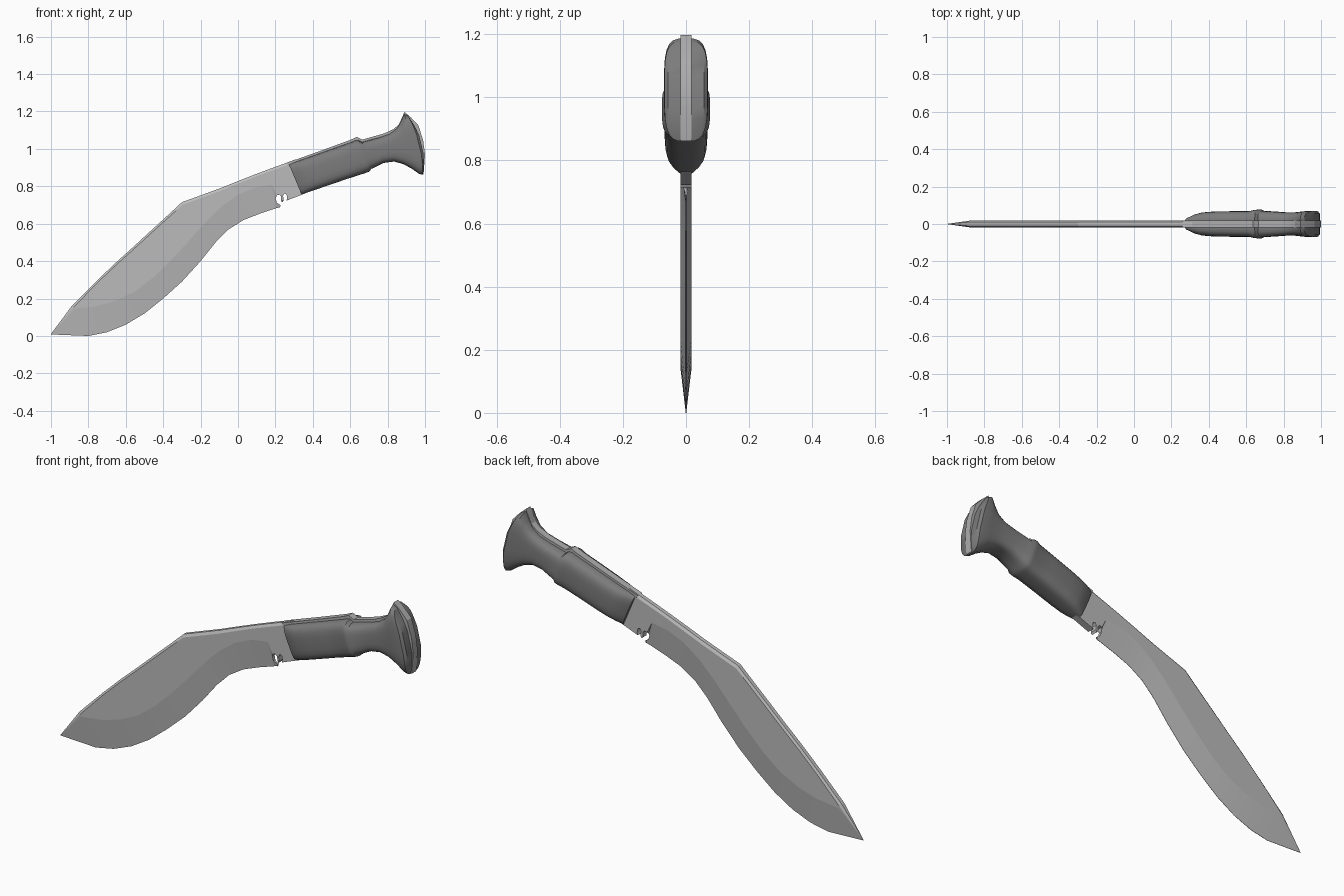
import bpy, bmesh, math
from mathutils import Vector

if "Cube" in bpy.data.objects:
    bpy.data.objects.remove(bpy.data.objects["Cube"])


def finish(name, bm, angle, grey):
    bmesh.ops.recalc_face_normals(bm, faces=bm.faces)
    me = bpy.data.meshes.new(name)
    bm.to_mesh(me)
    bm.free()
    ob = bpy.data.objects.new(name, me)
    bpy.context.collection.objects.link(ob)
    mat = bpy.data.materials.new(name + "_grey")
    mat.diffuse_color = (grey, grey, grey, 1)
    mat.use_nodes = True
    mat.node_tree.nodes["Principled BSDF"].inputs["Base Color"].default_value = mat.diffuse_color
    me.materials.append(mat)
    shade(ob, angle)
    return ob


def shade(ob, angle):
    bpy.ops.object.select_all(action='DESELECT')
    ob.select_set(True)
    bpy.context.view_layer.objects.active = ob
    bpy.ops.object.shade_smooth_by_angle(angle=math.radians(angle))


def loft(name, rings, angle, grey):
    """Skin rings whose point i mirrors point n-1-i in y; caps are strips of quads."""
    bm = bmesh.new()
    vs = [[bm.verts.new(p) for p in r] for r in rings]
    n = len(rings[0])
    for a, b in zip(vs, vs[1:]):
        for i in range(n):
            j = (i + 1) % n
            bm.faces.new((a[i], a[j], b[j], b[i]))
    for r in (vs[0], vs[-1]):
        for i in range(n // 2 - 1):
            bm.faces.new((r[i], r[i + 1], r[n - 2 - i], r[n - 1 - i]))
    return finish(name, bm, angle, grey)


def plate(name, pts, h, grey=.3):
    bm = bmesh.new()
    f = bm.faces.new([bm.verts.new((x, -h, z)) for x, z in pts])
    ex = bmesh.ops.extrude_face_region(bm, geom=[f])
    moved = [v for v in ex['geom'] if isinstance(v, bmesh.types.BMVert)]
    bmesh.ops.translate(bm, verts=moved, vec=(0, 2 * h, 0))
    return finish(name, bm, 25, grey)


# Blade: cutting edge, grind line and spine at each station
T = 0.018
stations = [
    (-.80, .000, -.87, .145, -.885, .165), (-.70, .02, -.75, .160, -.75, .30),
    (-.60, .06, -.65, .190, -.65, .395), (-.50, .12, -.55, .238, -.55, .485),
    (-.40, .20, -.45, .315, -.46, .568), (-.30, .29, -.35, .412, -.37, .65),
    (-.20, .40, -.25, .523, -.30, .715), (-.12, .50, -.17, .612, -.19, .755),
    (-.05, .57, -.09, .690, -.10, .788), (.03, .62, .00, .755, .00, .828),
    (.12, .655, .09, .793, .10, .867), (.205, .683, .18, .808, .18, .897),
    (.224, .688, .207, .752, .205, .906), (.24, .716, .235, .754, .23, .915),
    (.36, .762, .34, .85, .31, .945)]
heights = [0, .001, .002, .003]
rings = [[(-1, -.0004, .008 + h) for h in heights] +
         [(-1, .0004, .008 + h) for h in reversed(heights)]]
for k, (ex, ez, bx, bz, sx, sz) in enumerate(stations):
    e, b, s = Vector((ex, ez)), Vector((bx, bz)), Vector((sx, sz))
    sh = s + (b - s) * min(.5, .014 / (b - s).length)
    half = [(e, .0008 if k < 13 else T), (b, T), (sh, T), (s, .010)]
    rings.append([(p.x, -y, p.y) for p, y in half] +
                 [(p.x, y, p.y) for p, y in reversed(half)])
blade = loft("blade", rings, 5, .5)

# Notch with a central tooth, cut through the heel of the blade
notch = plate("notch_cutter", [
    (.228, .66), (.226, .70), (.208, .712), (.201, .735), (.208, .752),
    (.222, .756), (.231, .745), (.229, .722), (.238, .714), (.245, .725),
    (.241, .75), (.249, .762), (.26, .756), (.263, .735), (.256, .715),
    (.26, .66)], .1, .5)
mod = blade.modifiers.new("notch", 'BOOLEAN')
mod.operation = 'DIFFERENCE'
mod.solver = 'EXACT'
mod.object = notch
bpy.context.view_layer.objects.active = blade
bpy.ops.object.modifier_move_to_index(modifier="notch", index=0)
bpy.ops.object.modifier_apply(modifier="notch")
bpy.data.objects.remove(notch)
bm = bmesh.new()
bm.from_mesh(blade.data)
bmesh.ops.triangulate(bm, faces=[f for f in bm.faces if len(f.verts) > 4])
bm.to_mesh(blade.data)
bm.free()
shade(blade, 5)

# Full tang: thin strip showing along the back and the butt
plate("tang", [
    (.26, .925), (.45, .993), (.60, 1.048), (.635, 1.064), (.665, 1.050),
    (.78, 1.082), (.83, 1.105), (.86, 1.13), (.89, 1.198), (.925, 1.168),
    (.965, 1.125), (.990, 1.045), (1.0, .97), (.992, .862), (.94, .90),
    (.85, .95), (.77, .93), (.68, .89), (.50, .83), (.34, .775)], T, .42)

# Handle: top x,z, bottom x,z, half width, backward bow
grip = [
    (.272, .918, .34, .756, .034, 0), (.31, .932, .372, .767, .053, 0),
    (.345, .944, .405, .778, .062, 0), (.41, .967, .46, .797, .067, 0),
    (.52, 1.006, .58, .838, .069, 0), (.605, 1.036, .655, .862, .070, 0),
    (.625, 1.045, .68, .870, .076, 0), (.645, 1.047, .702, .878, .077, 0),
    (.662, 1.037, .712, .892, .071, 0), (.75, 1.060, .78, .925, .066, 0),
    (.81, 1.080, .835, .932, .062, 0), (.85, 1.110, .885, .918, .063, .002),
    (.873, 1.150, .93, .893, .067, .006), (.888, 1.187, .968, .866, .070, .010),
    (.908, 1.178, .986, .860, .069, .024), (.918, 1.162, .988, .868, .058, .032)]
N = 24
rings = []
for tx, tz, bx, bz, w, bow in grip:
    t, b = Vector((tx, 0, tz)), Vector((bx, 0, bz))
    mid, up = (t + b) / 2, (t - b) / 2
    ring = []
    for i in range(N):
        a = 2 * math.pi * (i + .5) / N
        c, s = math.cos(a), math.sin(a)
        u = math.copysign(abs(c) ** .55, c)
        v = math.copysign(abs(s) ** .55, s)
        p = mid + up * u + Vector((.96, 0, .27)) * bow * (1 - u * u)
        p.y = w * v
        ring.append(p)
    rings.append(ring)
loft("handle", rings, 35, .2)
